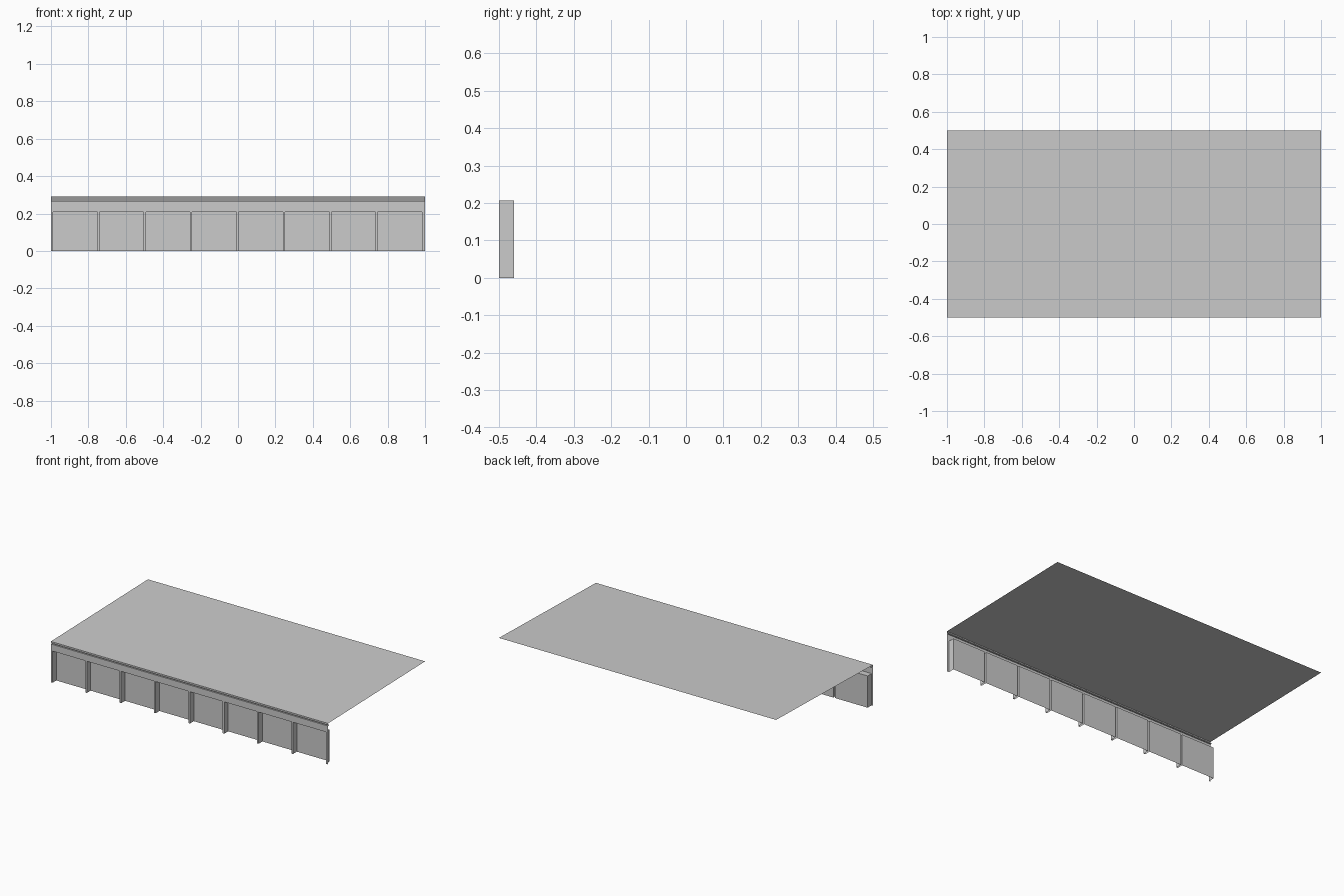
import bpy

if "Cube" in bpy.data.objects:
    bpy.data.objects.remove(bpy.data.objects["Cube"])

FRONT, BACK = -0.5, -0.46      # wall plane and recessed door plane
BAY_TOP = 0.207
PITCH, WIDTH, START, COUNT = 0.248, 0.237, -0.989, 8


def sheet(name, quads):
    """Build one mesh object from a list of four-cornered faces."""
    verts = [p for q in quads for p in q]
    faces = [tuple(range(i * 4, i * 4 + 4)) for i in range(len(quads))]
    mesh = bpy.data.meshes.new(name)
    mesh.from_pydata(verts, [], faces)
    obj = bpy.data.objects.new(name, mesh)
    bpy.context.collection.objects.link(obj)
    return obj


def upright(x0, x1, z0, z1, y):
    """Vertical face looking towards the front."""
    return [(x0, y, z0), (x1, y, z0), (x1, y, z1), (x0, y, z1)]


def strip(profile, x0=-1, x1=1):
    """Sweep a (y, z) profile along x."""
    return [[(x0, a[0], a[1]), (x1, a[0], a[1]), (x1, b[0], b[1]), (x0, b[0], b[1])]
            for a, b in zip(profile, profile[1:])]


# Gently sloping roof sheet
sheet("roof", strip([(FRONT, 0.267), (0.5, 0.29)]))

# Fascia above the doors, with a shallow groove under the roof edge
sheet("fascia", strip([(FRONT, BAY_TOP), (FRONT, 0.25), (-0.492, 0.25),
                       (-0.492, 0.256), (FRONT, 0.256), (FRONT, 0.267)]))

# Recessed door bays with narrow posts between them
posts, reveals, doors = [], [], []
left = -1.0
for i in range(COUNT):
    a = START + i * PITCH
    b = a + WIDTH
    posts.append(upright(left, a, 0, BAY_TOP, FRONT))
    doors.append(upright(a, b, 0, BAY_TOP, BACK))
    reveals.append([(a, FRONT, 0), (a, BACK, 0), (a, BACK, BAY_TOP), (a, FRONT, BAY_TOP)])
    reveals.append([(b, BACK, 0), (b, FRONT, 0), (b, FRONT, BAY_TOP), (b, BACK, BAY_TOP)])
    reveals.append([(a, FRONT, BAY_TOP), (a, BACK, BAY_TOP), (b, BACK, BAY_TOP), (b, FRONT, BAY_TOP)])
    left = b
posts.append(upright(left, 1.0, 0, BAY_TOP, FRONT))

sheet("posts", posts)
sheet("door_reveals", reveals)
sheet("doors", doors)
